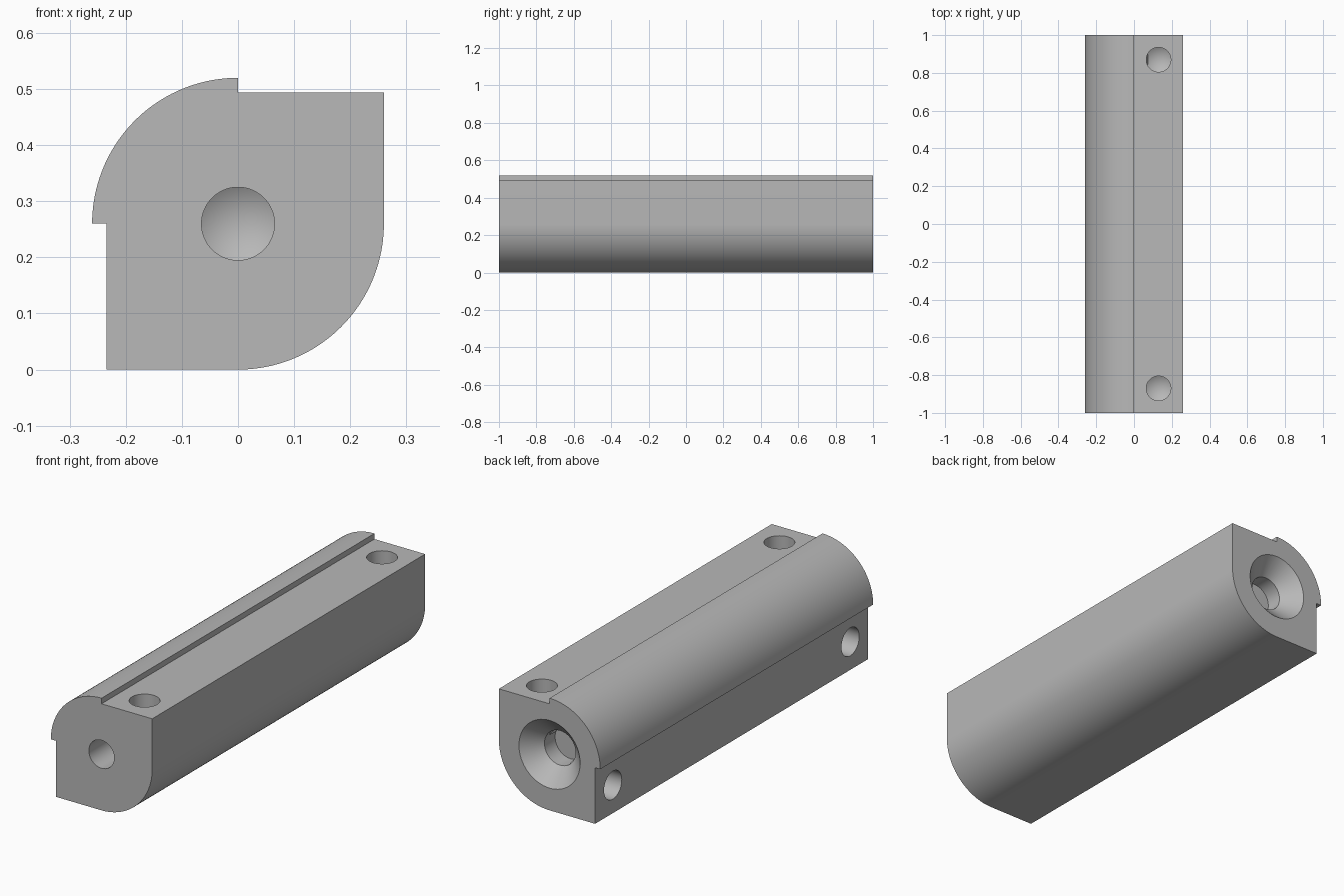
import bpy, bmesh
from math import pi, cos, sin, radians
from mathutils import Matrix, Vector

cube = bpy.data.objects.get("Cube")
if cube:
    bpy.data.objects.remove(cube)

R = 0.26        # corner radius, also the height of the axis
FLAT = 0.234    # distance of the two recessed faces from the axis
HOLE = 0.065    # drill radius
INSET = 0.87    # distance of the cross holes from the middle

grey = bpy.data.materials.new("plain grey")
grey.use_nodes = True
grey.diffuse_color = (0.48, 0.48, 0.48, 1)
bsdf = grey.node_tree.nodes["Principled BSDF"]
bsdf.inputs["Base Color"].default_value = grey.diffuse_color


def make_object(name, bm):
    bmesh.ops.recalc_face_normals(bm, faces=bm.faces)
    mesh = bpy.data.meshes.new(name)
    bm.to_mesh(mesh)
    bm.free()
    mesh.materials.append(grey)
    obj = bpy.data.objects.new(name, mesh)
    bpy.context.collection.objects.link(obj)
    return obj


def arc(start, end, steps=40):
    angles = [radians(start + (end - start) * i / steps) for i in range(steps + 1)]
    return [(R * cos(a), R + R * sin(a)) for a in angles]


def add_drill(bm, mouth, direction, profile, sides=64):
    """Closed lathe shape; profile lists (depth, radius) along the direction."""
    turn = Vector(direction).to_track_quat('Z', 'Y').to_matrix().to_4x4()
    place = Matrix.Translation(mouth) @ turn
    rings = []
    for depth, radius in profile:
        if radius == 0:
            rings.append([bm.verts.new(place @ Vector((0, 0, depth)))])
        else:
            rings.append([bm.verts.new(place @ Vector((radius * cos(2 * pi * i / sides),
                                                       radius * sin(2 * pi * i / sides), depth)))
                          for i in range(sides)])
    for a, b in zip(rings, rings[1:]):
        for i in range(sides):
            j = (i + 1) % sides
            if len(b) == 1:
                bm.faces.new((a[i], a[j], b[0]))
            else:
                bm.faces.new((a[i], a[j], b[j], b[i]))
    for ring in (rings[0], rings[-1]):
        if len(ring) > 1:
            bm.faces.new(ring)


# Body: stepped, two-corner-rounded profile extruded along y
outline = [(-FLAT, 0)] + arc(-90, 0) + [(R, R + FLAT), (0, R + FLAT)] + arc(90, 180) + [(-FLAT, R)]
bm = bmesh.new()
face = bm.faces.new([bm.verts.new((x, -1, z)) for x, z in outline])
extruded = bmesh.ops.extrude_face_region(bm, geom=[face])["geom"]
bmesh.ops.translate(bm, vec=(0, 2, 0),
                    verts=[v for v in extruded if isinstance(v, bmesh.types.BMVert)])
body = make_object("clamp_bar", bm)

# Blind holes with drill-point bottoms
bm = bmesh.new()
tip = HOLE * 0.6


def blind(depth):
    return [(-0.05, HOLE), (depth, HOLE), (depth + tip, 0)]


add_drill(bm, (0, -1, R), (0, 1, 0), blind(0.3))
for y in (-INSET, INSET):
    add_drill(bm, (R / 2, y, R + FLAT), (0, 0, -1), blind(0.2))
    add_drill(bm, (-FLAT, y, R / 2), (1, 0, 0), blind(0.2))

# Countersunk seat in the back end
add_drill(bm, (0, 1, R), (0, -1, 0),
          [(-0.02, 0.177), (0.077, 0.08), (0.155, 0.08)])
cutter = make_object("hole_cutter", bm)
cutter.hide_render = True

# Cut the holes and clean up
cut = body.modifiers.new("holes", 'BOOLEAN')
cut.operation = 'DIFFERENCE'
cut.solver = 'EXACT'
cut.object = cutter
bpy.ops.object.select_all(action='DESELECT')
bpy.context.view_layer.objects.active = body
body.select_set(True)
bpy.ops.object.modifier_apply(modifier=cut.name)
bpy.data.objects.remove(cutter)
bpy.ops.object.shade_smooth_by_angle(angle=radians(25))
